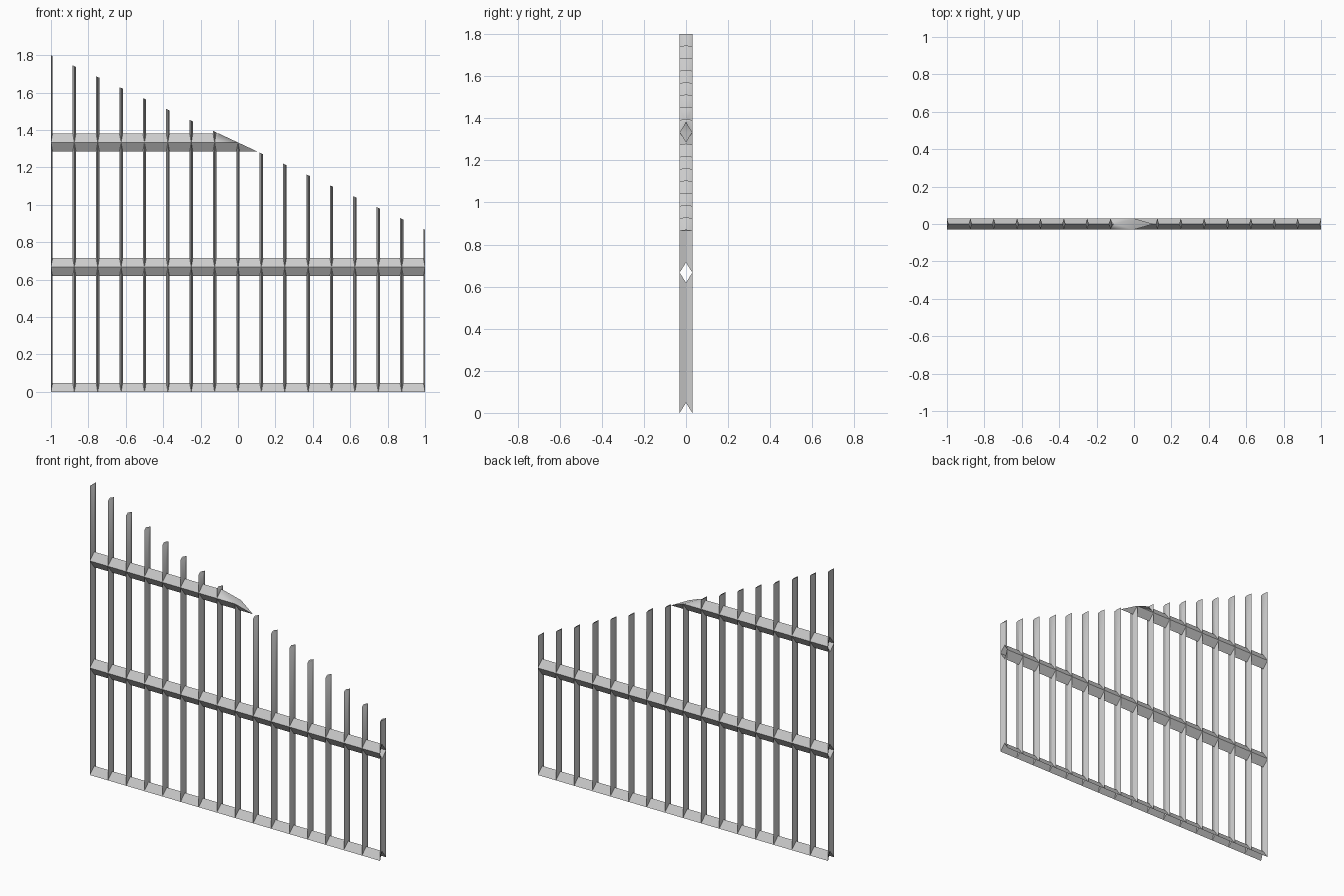
import bpy, bmesh, math
from mathutils import Vector

if "Cube" in bpy.data.objects:
    bpy.data.objects.remove(bpy.data.objects["Cube"])

STEP = 0.125                 # post spacing
ROW = 2 / 3                  # rail spacing
W, H, D = 0.009, 0.048, 0.03  # post half width, rail half height, half depth

bm = bmesh.new()


def add_cell(x0, z0):
    """Bevelled frame round one opening: sides of diamond posts and rails."""
    x1, z1 = x0 + STEP, z0 + ROW
    inner = [(x0 + W, z0 + H), (x1 - W, z0 + H), (x1 - W, z1 - H), (x0 + W, z1 - H)]
    outer = [(x0, z0), (x1, z0), (x1, z1), (x0, z1)]
    mid = [bm.verts.new((x, 0, z)) for x, z in inner]
    for y in (-D, D):
        rim = [bm.verts.new((x, y, z)) for x, z in outer]
        for i in range(4):
            j = (i + 1) % 4
            bm.faces.new((rim[i], rim[j], mid[j], mid[i]))


# lattice of 17 posts and 3 rails, open at both ends and at the base
for col in range(16):
    for row in range(3):
        add_cell(-1 + col * STEP, row * ROW)
bmesh.ops.remove_doubles(bm, verts=bm.verts, dist=1e-5)

# slanted top cut
co = Vector((0, 0, 2 * ROW))
normal = Vector((0.4667, 0, 1)).normalized()
bmesh.ops.bisect_plane(bm, geom=bm.verts[:] + bm.edges[:] + bm.faces[:], dist=1e-6,
                       plane_co=co, plane_no=normal, clear_outer=True)

# flat caps on every cut post and on the cut rail end
cut = [e for e in bm.edges if e.is_boundary
       and all(abs((v.co - co).dot(normal)) < 1e-4 for v in e.verts)]
links = {}
for e in cut:
    a, b = e.verts
    links.setdefault(a, []).append(b)
    links.setdefault(b, []).append(a)
todo = set(links)
caps = []
while todo:
    stack, loop = [todo.pop()], []
    while stack:
        v = stack.pop()
        loop.append(v)
        for n in links[v]:
            if n in todo:
                todo.remove(n)
                stack.append(n)
    if len(loop) > 2:
        c = sum((v.co for v in loop), Vector()) / len(loop)
        loop.sort(key=lambda v: math.atan2(v.co.y - c.y, v.co.x - c.x))
        caps.append(bm.faces.new(loop))
bmesh.ops.recalc_face_normals(bm, faces=bm.faces)

# crisp ridges, soft shading only where caps meet the sides
cap_edges = {e for f in caps for e in f.edges}
for f in bm.faces:
    f.smooth = True
for e in bm.edges:
    e.smooth = e in cap_edges and e.calc_face_angle(math.pi) < math.radians(70)

mesh = bpy.data.meshes.new("fence_panel")
bm.to_mesh(mesh)
bm.free()
bpy.context.collection.objects.link(bpy.data.objects.new("fence_panel", mesh))
